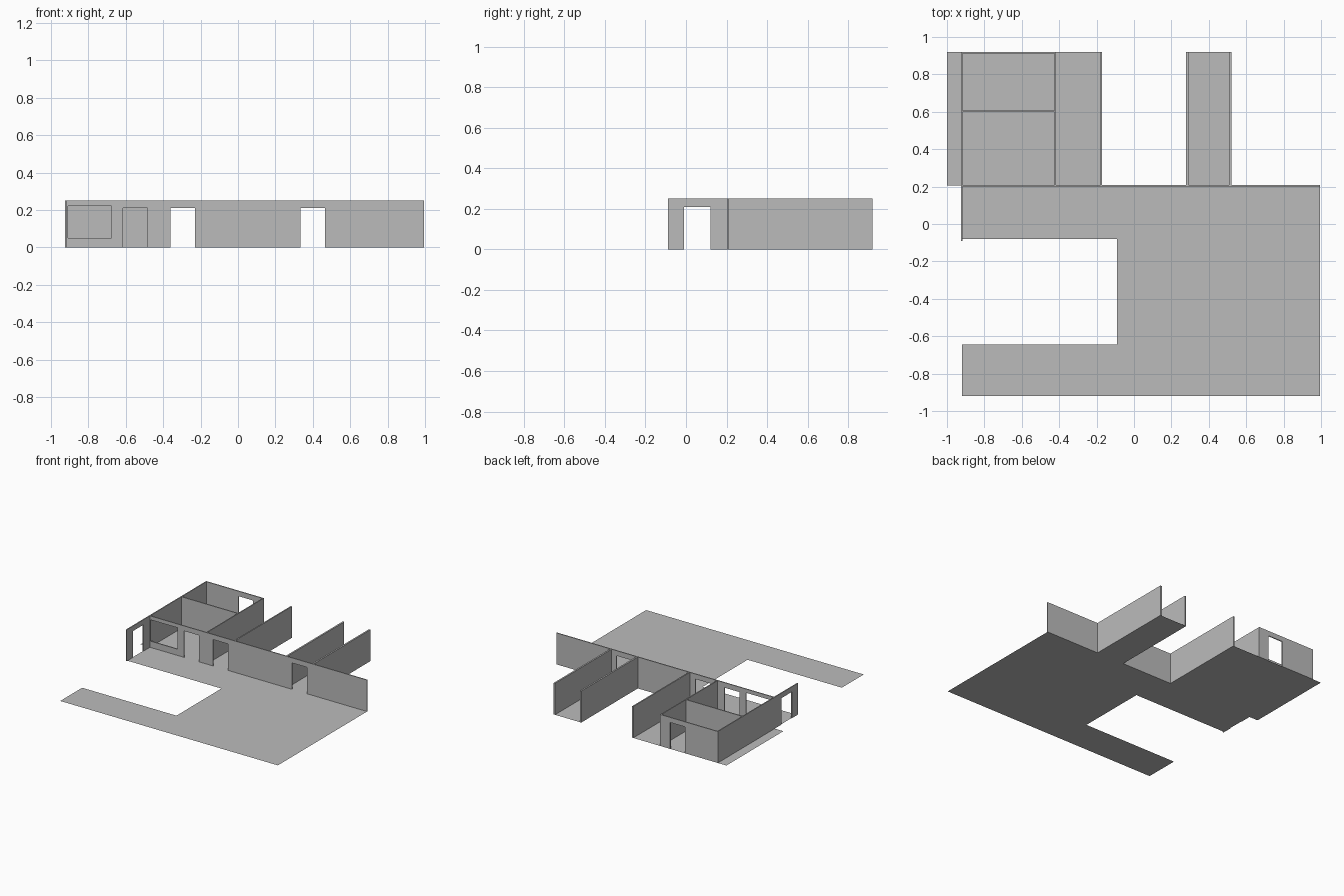
import bpy
import bmesh
from mathutils import Vector

cube = bpy.data.objects.get("Cube")
if cube:
    bpy.data.objects.remove(cube, do_unlink=True)

grey = bpy.data.materials.new("plain_grey")
grey.use_nodes = True
colour = (0.5, 0.5, 0.5, 1)
grey.diffuse_color = colour
grey.node_tree.nodes["Principled BSDF"].inputs["Base Color"].default_value = colour

X, Y, Z = Vector((1, 0, 0)), Vector((0, 1, 0)), Vector((0, 0, 1))
HEIGHT = 0.25
DOOR_TOP = 0.21
THIN = 0.008


def panel(name, origin, u, v, u_span, v_span, holes=(), thickness=0):
    """Rectangle in the u, v plane with rectangular holes (u0, u1, v0, v1)."""
    us = sorted({*u_span, *(h[i] for h in holes for i in (0, 1))})
    vs = sorted({*v_span, *(h[i] for h in holes for i in (2, 3))})
    bm = bmesh.new()
    for a, b in zip(us, us[1:]):
        for c, d in zip(vs, vs[1:]):
            mu, mv = (a + b) / 2, (c + d) / 2
            if any(h[0] < mu < h[1] and h[2] < mv < h[3] for h in holes):
                continue
            corners = ((a, c), (b, c), (b, d), (a, d))
            bm.faces.new([bm.verts.new(origin + u * s + v * t) for s, t in corners])
    bmesh.ops.remove_doubles(bm, verts=bm.verts, dist=0.0001)
    mesh = bpy.data.meshes.new(name)
    bm.to_mesh(mesh)
    bm.free()
    mesh.materials.append(grey)
    obj = bpy.data.objects.new(name, mesh)
    bpy.context.collection.objects.link(obj)
    if thickness:
        solid = obj.modifiers.new("thickness", "SOLIDIFY")
        solid.thickness = thickness
        solid.offset = 0
    return obj


def door(start, width=0.13):
    return (start, start + width, 0, DOOR_TOP)


def wall_x(name, y, span, holes=(), thickness=THIN):
    return panel(name, Y * y, X, Z, span, (0, HEIGHT), holes, thickness)


def wall_y(name, x, span, holes=(), thickness=THIN):
    return panel(name, X * x, Y, Z, span, (0, HEIGHT), holes, thickness)


# Floors
BACK, FRONT = 0.92, 0.205
panel("terrace_floor", Vector(), X, Y, (-0.92, 0.995), (-0.92, FRONT),
      [(-0.92, -0.09, -0.645, -0.08)])
panel("rooms_floor", Vector(), X, Y, (-1, -0.17), (FRONT, BACK))
panel("hall_floor", Vector(), X, Y, (0.28, 0.52), (FRONT, BACK))

# Long front wall with a window and three doors
window = (-0.91, -0.675, 0.05, 0.22)
wall_x("front_wall", FRONT, (-0.924, 0.995),
       [window, door(-0.615), door(-0.36), door(0.335)])

# Walls across the rooms
wall_x("room_divider", 0.602, (-0.916, -0.424))
wall_x("back_wall", BACK - 0.004, (-0.916, -0.424), [door(-0.635)])

# Walls running front to back
wall_y("end_wall", -0.92, (-0.09, BACK), [door(-0.01)])
for name, x, thickness in (("room_side_wall", -0.42, THIN),
                           ("passage_wall", -0.175, 0.01),
                           ("hall_right_wall", 0.284, 0.013),
                           ("hall_left_wall", 0.515, 0.013)):
    wall_y(name, x, (FRONT + 0.004, BACK), thickness=thickness)
